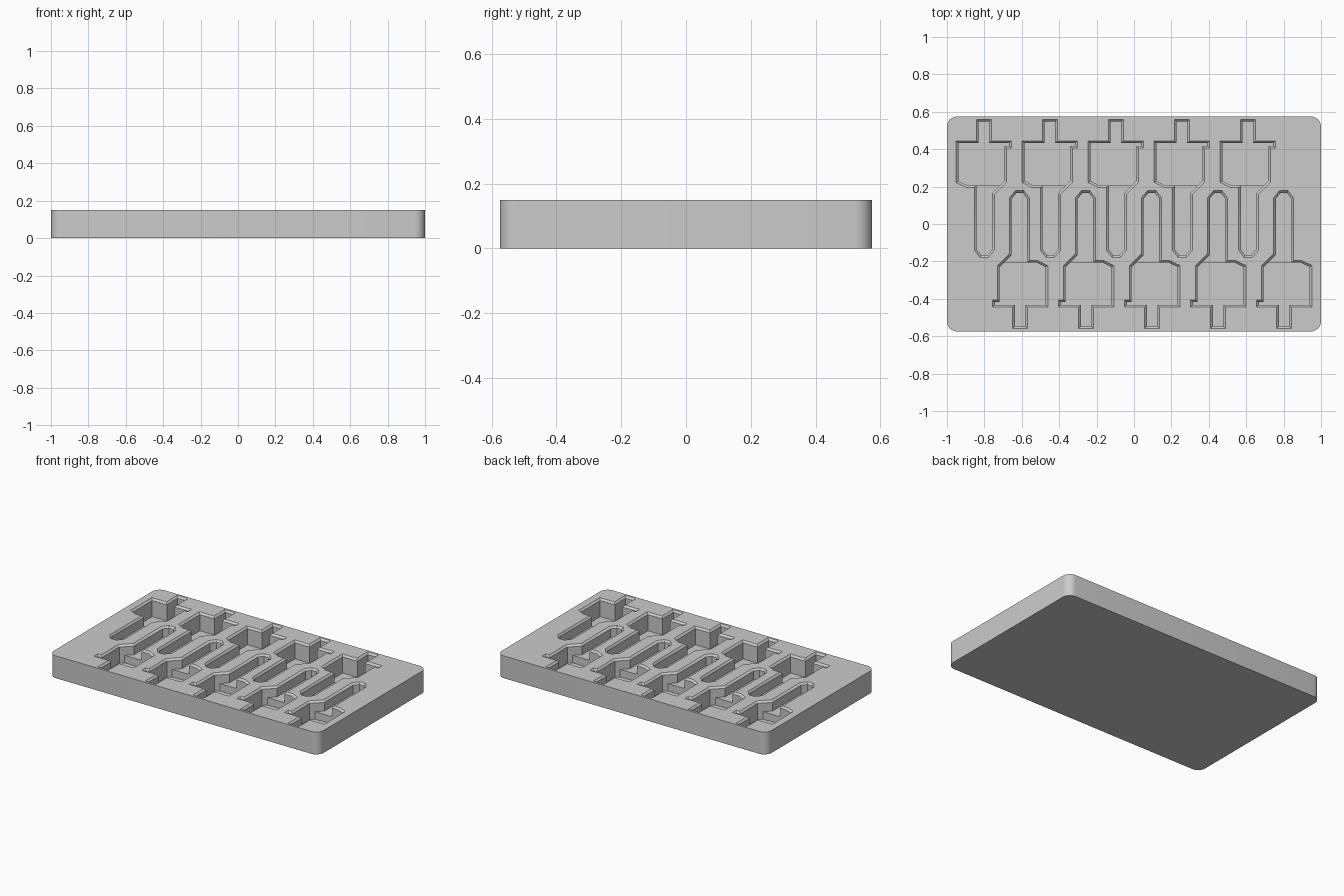
import bpy, bmesh, math
from mathutils import Vector

if "Cube" in bpy.data.objects:
    bpy.data.objects.remove(bpy.data.objects["Cube"])

W, D, H, R = 1.0, 0.575, 0.15, 0.055      # half width, half depth, height, corner radius
CH = 0.012                                # chamfer round each pocket
SHAFT_Z, BODY_Z = 0.08, 0.03              # floor heights of the two pocket levels
PITCH, FIRST = 0.353, -0.803

# Pocket outline (counter-clockwise): nub, wide body, long shaft, side tab
OUTLINE = [(-.04, .56), (-.04, .445), (-.148, .445), (-.148, .222), (-.093, .195),
           (-.05, .195), (-.05, -.14), (-.02, -.178), (.025, -.178), (.057, -.14),
           (.057, .16), (.0955, .1985), (.122, .225), (.122, .405), (.147, .405),
           (.147, .445), (.04, .445), (.04, .56)]
STEP_A, STEP_B = 5, 11                    # outline points where body meets shaft


def inset(pts, d):
    """Offset a counter-clockwise outline inwards by d."""
    out = []
    for i, p in enumerate(pts):
        p, a, b = Vector(p), Vector(pts[i - 1]), Vector(pts[(i + 1) % len(pts)])
        e1, e2 = (p - a).normalized(), (b - p).normalized()
        n1, n2 = Vector((-e1.y, e1.x)), Vector((-e2.y, e2.x))
        out.append(p + (n1 + n2) * (d / (1 + n1.dot(n2))))
    return out


def make_object(name, bm):
    bmesh.ops.recalc_face_normals(bm, faces=bm.faces)
    mesh = bpy.data.meshes.new(name)
    bm.to_mesh(mesh)
    bm.free()
    ob = bpy.data.objects.new(name, mesh)
    bpy.context.collection.objects.link(ob)
    return ob


def add_pocket(bm, cx, sign):
    def ring(d, z):
        return [bm.verts.new((sign * (cx + p.x), sign * p.y, z)) for p in inset(OUTLINE, d)]
    rings = [ring(-0.002, H + 0.002), ring(CH, H - CH), ring(CH, SHAFT_Z)]
    n = len(OUTLINE)
    bm.faces.new(rings[0])
    for top, low in zip(rings, rings[1:]):
        for i in range(n):
            j = (i + 1) % n
            bm.faces.new((top[i], top[j], low[j], low[i]))
    low = rings[2]
    bm.faces.new(low[STEP_A:STEP_B + 1])                     # shaft floor
    body = bm.faces.new(low[STEP_B:] + low[:STEP_A + 1])     # deeper body floor
    deep = bmesh.ops.extrude_discrete_faces(bm, faces=[body])["faces"][0]
    bmesh.ops.translate(bm, verts=deep.verts, vec=(0, 0, BODY_Z - SHAFT_Z))


# Tray block with rounded corners
bm = bmesh.new()
verts = []
for k, (sx, sy) in enumerate([(1, 1), (-1, 1), (-1, -1), (1, -1)]):
    for s in range(9):
        a = math.pi / 2 * (k + s / 8)
        verts.append(bm.verts.new((sx * (W - R) + R * math.cos(a),
                                   sy * (D - R) + R * math.sin(a), 0)))
base = bm.faces.new(verts)
up = bmesh.ops.extrude_face_region(bm, geom=[base], use_keep_orig=True)["geom"]
bmesh.ops.translate(bm, verts=[g for g in up if isinstance(g, bmesh.types.BMVert)], vec=(0, 0, H))
tray = make_object("storage_tray", bm)

# Two interlocking rows of pockets, the front one turned by 180 degrees
bm = bmesh.new()
for i in range(5):
    for sign in (1, -1):
        add_pocket(bm, FIRST + PITCH * i, sign)
cutter = make_object("pocket_cutter", bm)
cutter.hide_render = True

# Cut the pockets
mod = tray.modifiers.new("pockets", 'BOOLEAN')
mod.operation, mod.solver, mod.object = 'DIFFERENCE', 'EXACT', cutter
bpy.context.view_layer.objects.active = tray
tray.select_set(True)
cutter.select_set(False)
bpy.ops.object.modifier_apply(modifier=mod.name)
bpy.data.objects.remove(cutter)

# Colour and shading
grey = bpy.data.materials.new("light_grey")
grey.diffuse_color = (0.6, 0.6, 0.6, 1)
grey.use_nodes = True
grey.node_tree.nodes["Principled BSDF"].inputs["Base Color"].default_value = grey.diffuse_color
tray.data.materials.clear()
tray.data.materials.append(grey)
bpy.ops.object.shade_smooth_by_angle(angle=math.radians(30))
